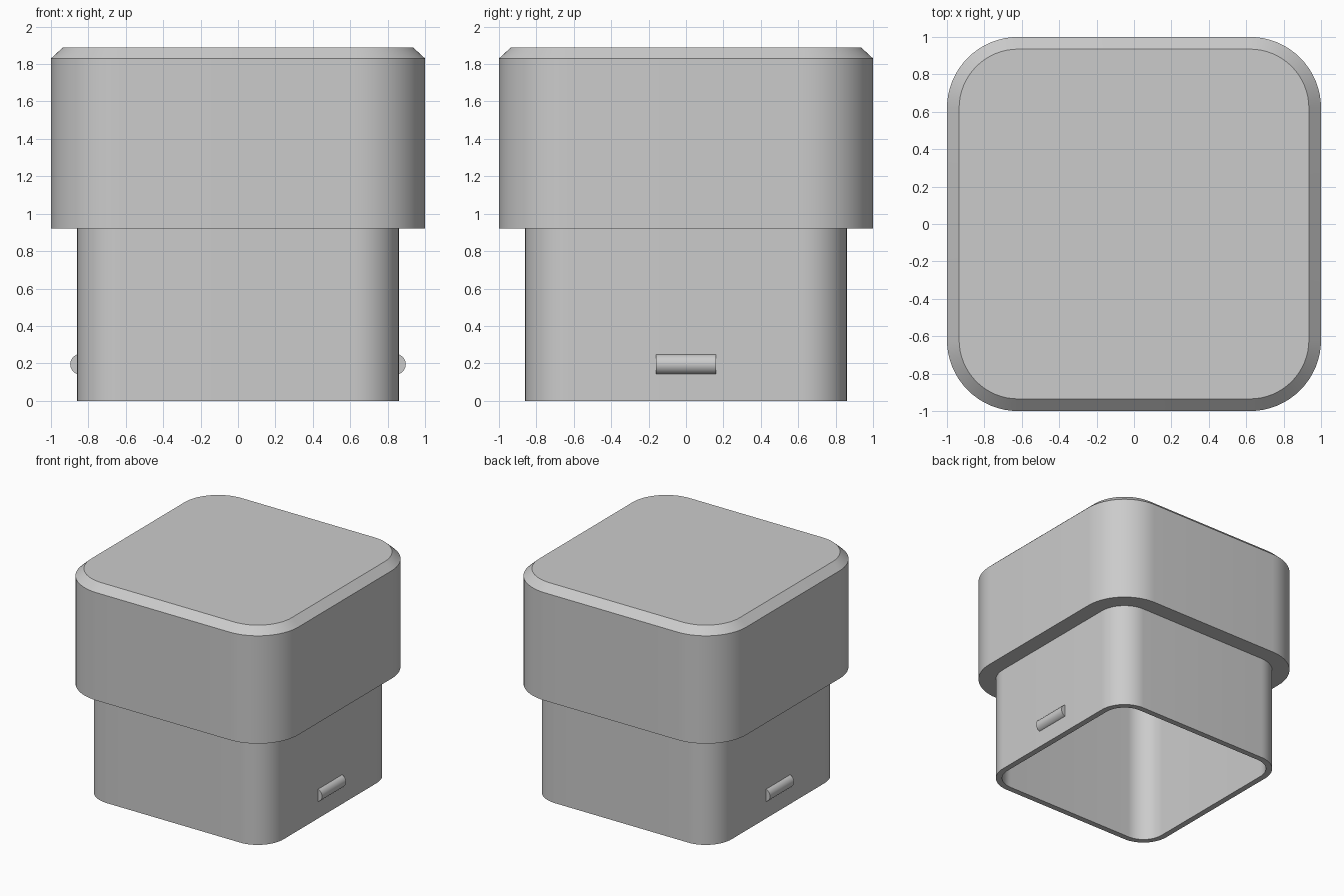
import bpy, bmesh, math

cube = bpy.data.objects.get("Cube")
if cube:
    bpy.data.objects.remove(cube, do_unlink=True)

# Single grey material
grey = bpy.data.materials.new("plain_grey")
grey.use_nodes = True
grey.diffuse_color = (0.6, 0.6, 0.6, 1)
grey.node_tree.nodes["Principled BSDF"].inputs["Base Color"].default_value = (0.6, 0.6, 0.6, 1)


def finish(bm, name):
    bmesh.ops.recalc_face_normals(bm, faces=bm.faces)
    mesh = bpy.data.meshes.new(name)
    bm.to_mesh(mesh)
    bm.free()
    obj = bpy.data.objects.new(name, mesh)
    bpy.context.collection.objects.link(obj)
    mesh.materials.append(grey)
    bpy.ops.object.select_all(action="DESELECT")
    obj.select_set(True)
    bpy.context.view_layer.objects.active = obj
    bpy.ops.object.shade_smooth_by_angle(angle=math.radians(30))
    return obj


def rounded_ring(bm, half, radius, z, steps=16):
    """Loop of vertices around a rounded square."""
    ring = []
    for quarter, (sx, sy) in enumerate([(1, 1), (-1, 1), (-1, -1), (1, -1)]):
        for i in range(steps + 1):
            a = (quarter + i / steps) * math.pi / 2
            ring.append(bm.verts.new((sx * (half - radius) + radius * math.cos(a),
                                      sy * (half - radius) + radius * math.sin(a), z)))
    return ring


# Cap and hollow stem: one closed shell from the cap top round to the cavity ceiling
sections = [
    (0.935, 0.315, 1.89),  # cap top
    (1.0, 0.38, 1.83),     # chamfer foot
    (1.0, 0.38, 0.92),     # cap underside
    (0.86, 0.24, 0.92),    # stem top
    (0.86, 0.24, 0.0),     # stem rim
    (0.81, 0.19, 0.0),     # cavity mouth
    (0.81, 0.19, 1.83),    # cavity ceiling
]
bm = bmesh.new()
rings = [rounded_ring(bm, *s) for s in sections]
for low, high in zip(rings, rings[1:]):
    for i in range(len(low)):
        j = (i + 1) % len(low)
        bm.faces.new((low[i], low[j], high[j], high[i]))
bm.faces.new(rings[0])
bm.faces.new(rings[-1])
finish(bm, "cap_and_hollow_stem")

# Half-round snap ridge on each side of the stem
for side, name in ((1, "left_snap_ridge"), (-1, "right_snap_ridge")):
    bm = bmesh.new()
    arc = []
    for i in range(17):
        a = -math.pi / 2 + math.pi * i / 16
        arc.append(bm.verts.new((side * (0.842 + 0.055 * math.cos(a)), -0.16,
                                 0.195 + 0.055 * math.sin(a))))
    end = bm.faces.new(arc)
    bar = bmesh.ops.extrude_face_region(bm, geom=[end], use_keep_orig=True)
    moved = [v for v in bar["geom"] if isinstance(v, bmesh.types.BMVert)]
    bmesh.ops.translate(bm, verts=moved, vec=(0, 0.32, 0))
    finish(bm, name)
